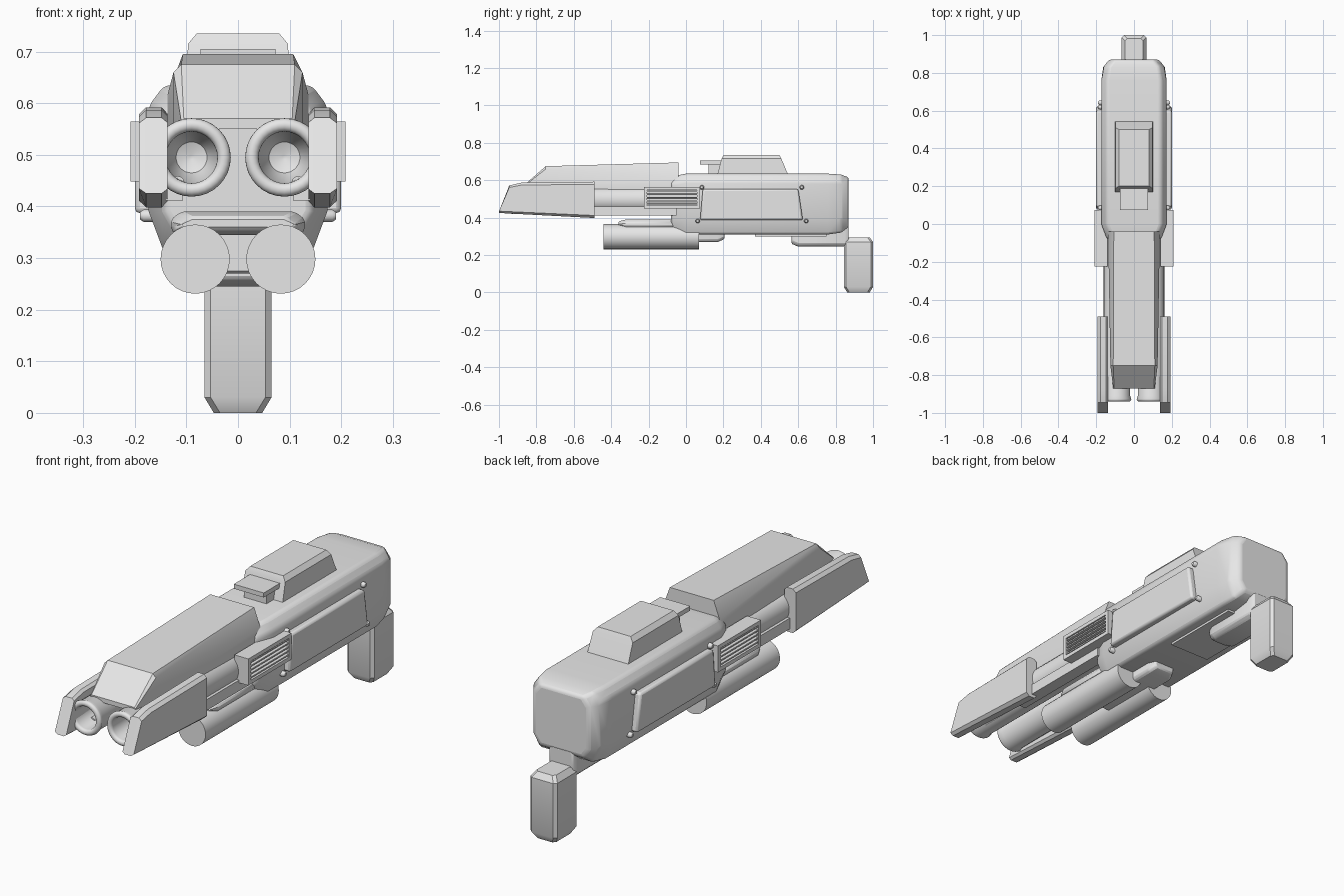
import bpy, bmesh, math

cube = bpy.data.objects.get("Cube")
if cube:
    bpy.data.objects.remove(cube, do_unlink=True)

grey = bpy.data.materials.new("plain grey")
grey.use_nodes = True
colour = (.8, .8, .8, 1)
grey.diffuse_color = colour
grey.node_tree.nodes["Principled BSDF"].inputs["Base Color"].default_value = colour


def skin(name, rings, bevel=0, segments=1):
    """Join rings of equal length into a capped solid."""
    bm = bmesh.new()
    loops = [[bm.verts.new(point) for point in ring] for ring in rings]
    for ring, following in zip(loops, loops[1:]):
        for i in range(len(ring)):
            bm.faces.new((ring[i - 1], ring[i], following[i], following[i - 1]))
    bm.faces.new(loops[0])
    bm.faces.new(loops[-1])
    bmesh.ops.recalc_face_normals(bm, faces=bm.faces)
    mesh = bpy.data.meshes.new(name)
    bm.to_mesh(mesh)
    bm.free()
    mesh.materials.append(grey)
    obj = bpy.data.objects.new(name, mesh)
    bpy.context.collection.objects.link(obj)
    if bevel:
        modifier = obj.modifiers.new("Bevel", "BEVEL")
        modifier.width = bevel
        modifier.segments = segments
        modifier.limit_method = "ANGLE"
    bpy.ops.object.select_all(action="DESELECT")
    obj.select_set(True)
    bpy.context.view_layer.objects.active = obj
    bpy.ops.object.shade_smooth_by_angle(angle=math.radians(35))


def section(y, half_width, bottom, top, low=(.01, .01), high=(.01, .01)):
    """Chamfered cross-section; low and high are chamfer (width, height)."""
    right = [(half_width - low[0], bottom), (half_width, bottom + low[1]),
             (half_width, top - high[1]), (half_width - high[0], top)]
    left = [(-x, z) for x, z in reversed(right)]
    return [(x, y, z) for x, z in right + left]


def plate(name, side, outline, layers, bevel=0, segments=1):
    """Outline in (y, z), stacked outwards along x as (x, height scale)."""
    heights = [z for y, z in outline]
    middle = (min(heights) + max(heights)) / 2
    skin(name, [[(side * x, y, middle + (z - middle) * scale) for y, z in outline]
                for x, scale in layers], bevel, segments)


def block(name, side, inner, outer, front, back, bottom, top, bevel=0):
    """Plain box, placed on one side of the model."""
    outline = [(front, bottom), (back, bottom), (back, top), (front, top)]
    plate(name, side, outline, [(inner, 1), (outer, 1)], bevel)


def turned(name, centre, profile, place, sides=32):
    """Round part from (position, radius) steps; place orients each point."""
    turns = [math.tau * i / sides for i in range(sides)]
    u, v = centre
    skin(name, [[place(position, u + radius * math.cos(t), v + radius * math.sin(t))
                 for t in turns] for position, radius in profile])


def lengthways(position, u, v):
    return u, position, v


def sideways(position, u, v):
    return position, u, v


# Main housing, narrowing at both ends
ends = ((-.08, .03), (0, 0), (.76, 0), (.83, .01), (.87, .04))
skin("housing", [
    section(y, .173 - inset, .31 + inset, .635 - inset / 2, low=(.03, .08 - inset), high=(.03, .04))
    for y, inset in ends], bevel=.012, segments=3)

# Upper shroud over the barrels, sloping at the muzzle
skin("barrel_shroud", [
    section(-.87, .11, .55, .57, low=(0, .005), high=(.005, .005)),
    section(-.75, .125, .55, .675, low=(0, .01), high=(.015, .015)),
    section(-.04, .137, .55, .695, low=(0, .01), high=(.03, .08))])

# Raised top cover with sloping ends, and the small sight bracket
skin("top_cover", [
    [(x, front, z), (x, back, z), (-x, back, z), (-x, front, z)]
    for x, front, back, z in ((.1, .165, .55, .62), (.097, .19, .51, .715), (.08, .2, .5, .735))])
block("sight_plate", 1, -.073, .073, .075, .2, .685, .705)
block("sight_base", 1, -.055, .055, .12, .2, .62, .69)

# Underslung bracket and the block between the lower tubes
skin("lower_bracket", [
    section(y, .13 - inset, .345 + inset / 2, .39 - inset / 2, high=(.02, .015))
    for y, inset in ((-.36, .02), (-.32, 0), (-.06, 0))], bevel=.005)
skin("bracket_block", [
    section(y, .065 - inset, .27 + inset, .35 - inset)
    for y, inset in ((-.2, 0), (.17, 0), (.205, .015))], bevel=.005)

# Underside plate and grip mount
block("underside_plate", 1, -.1, .1, .37, .75, .3, .32)
skin("grip_mount", [
    section(y, .066 - inset, .245 + inset, .37 - inset, low=(.015, .015))
    for y, inset in ((.565, .015), (.6, 0), (.85, 0), (.87, .01))], bevel=.005)


def grip_ring(z, inset):
    """Eight-sided ring around the hand grip."""
    wide, deep, cut = .065 - inset, .078 - inset, .012
    corner = [(wide - cut, -deep), (wide, cut - deep), (wide, deep - cut), (wide - cut, deep)]
    return [(x, .922 + y, z) for x, y in corner + [(-x, -y) for x, y in corner]]


skin("hand_grip", [grip_ring(z, inset)
                   for z, inset in ((0, .018), (.03, 0), (.27, 0), (.295, .018))])

# Hollow barrel profile: outside, rounded lip, then the bore
lip = [(-.927 - .013 * math.sin(t), .063 + .013 * math.cos(t))
       for t in [math.pi * step / 8 for step in range(9)]]
barrel = [(0, .07), (-.91, .07)] + lip + [(-.78, .048), (-.74, .03), (-.73, .004)]

fin = [(-1, .425), (-.945, .572), (-.88, .587), (-.49, .592), (-.49, .398)]
panel = [(.075, .387), (.625, .387), (.6, .553), (.09, .553)]

for label, side in (("left", 1), ("right", -1)):
    # Barrel, the tube below it and the rail between them
    turned(label + "_barrel", (side * .09, .495), barrel, lengthways)
    turned(label + "_lower_tube", (side * .083, .298), [(-.44, .067), (.07, .067)], lengthways)
    block(label + "_barrel_rail", side, .107, .163, -.6, -.05, .412, .46)
    turned(label + "_rail_pin", (side * .117, .445), [(-.85, .014), (-.6, .014)], lengthways, sides=12)

    # Angled fin beside the muzzle
    plate(label + "_muzzle_fin", side, fin, [(.137, .88), (.148, 1), (.178, 1), (.192, .86)])

    # Raised side panel with a bolt near each corner
    plate(label + "_side_panel", side, panel, [(.16, 1), (.2, 1)], bevel=.01, segments=2)
    for level, z, reach in (("upper", .562, .267), ("lower", .382, .29)):
        for end, y in (("front", .352 - reach), ("rear", .352 + reach)):
            steps = [(side * x, radius) for x, radius in ((.13, .012), (.183, .012), (.19, .007))]
            turned(f"{label}_{level}_{end}_bolt", (y, z), steps, sideways, sides=12)

    # Louvred vent: recessed back, frame and slats
    front, back, bottom, top, rim = -.225, .075, .448, .565, .017
    block(label + "_vent_back", side, .14, .193, front + rim, back - rim, bottom + rim, top - rim)
    for edge, z in (("bottom", bottom), ("top", top - rim)):
        block(f"{label}_vent_{edge}", side, .14, .208, front, back, z, z + rim)
    for edge, y in (("front", front), ("rear", back - rim)):
        block(f"{label}_vent_{edge}", side, .14, .208, y, y + rim, bottom + rim, top - rim)
    for i in range(5):
        z = bottom + rim * (i + 1.2)
        slat = [(front + rim, z), (back - rim, z), (back - rim, z + .01), (front + rim, z + .01)]
        plate(f"{label}_vent_slat_{i + 1}", side, slat, [(.18, 1), (.205, .6)])
